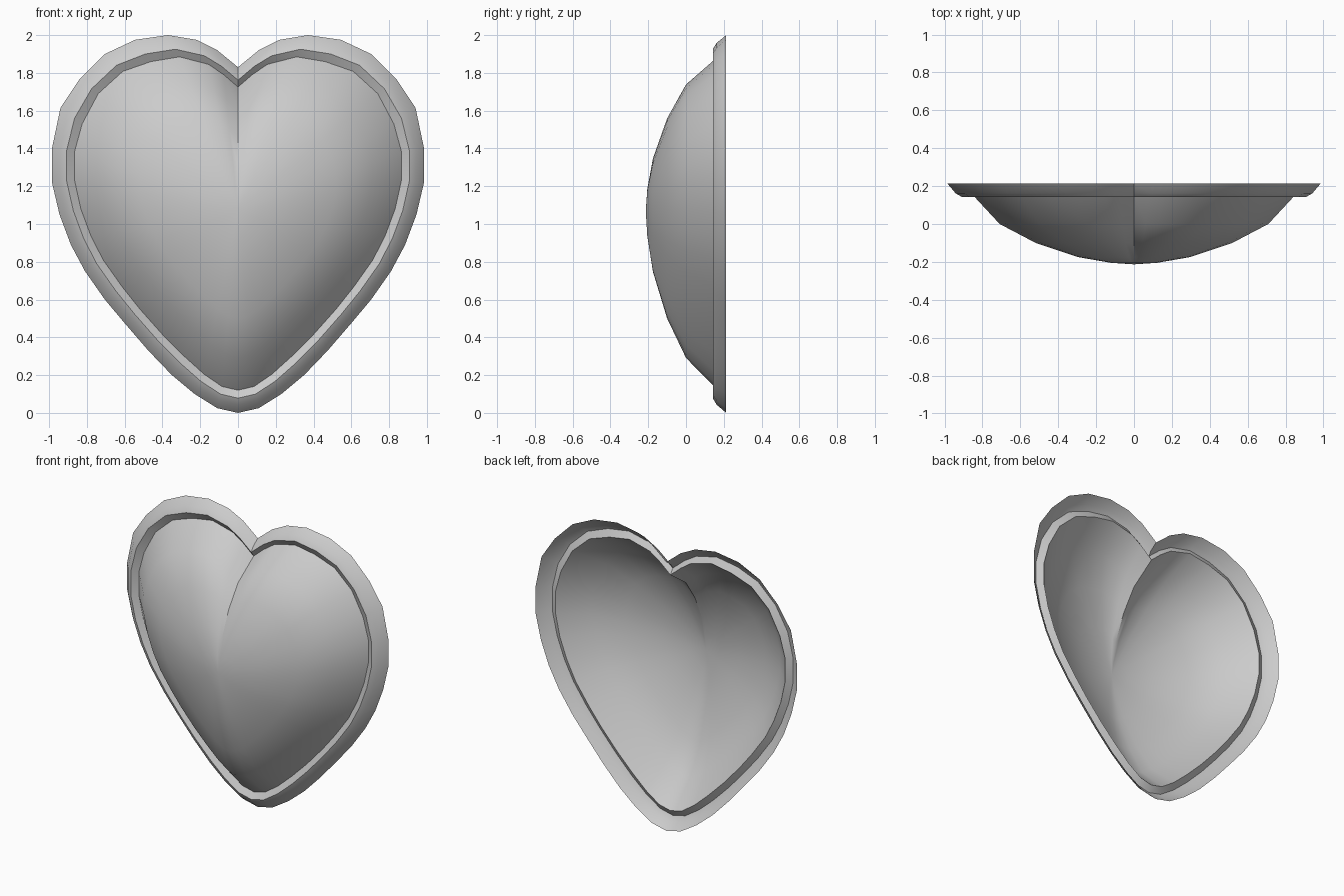
import bpy, bmesh, math

if "Cube" in bpy.data.objects:
    bpy.data.objects.remove(bpy.data.objects["Cube"])

# right half of the heart, notch to tip: outer rim edge and foot of the dome
OUTER = [(0, 1.83), (.11, 1.92), (.22, 1.975), (.37, 2), (.545, 1.975), (.705, 1.9),
         (.84, 1.765), (.94, 1.615), (.985, 1.4), (.985, 1.22), (.945, 1.05), (.885, .89),
         (.81, .75), (.705, .6), (.6, .475), (.475, .33), (.35, .2), (.23, .1), (.11, .025), (0, 0)]
INNER = [(0, 1.725), (.075, 1.79), (.155, 1.845), (.31, 1.885), (.46, 1.86), (.61, 1.808),
         (.74, 1.69), (.825, 1.53), (.865, 1.385), (.865, 1.23), (.832, 1.08), (.78, .94),
         (.714, .81), (.615, .67), (.52, .55), (.4, .415), (.285, .3), (.18, .205), (.085, .14), (0, .12)]
CENTRE_Z = 1.07
# rim profile: (blend from outer to inner outline, y); dome profile: (scale, y)
RIM = [(0, .213), (.36, .162), (.65, .142), (1, .168)]
DOME = [(.82, 0), (.6, -.1), (.34, -.175), (.14, -.205)]


def full(half):
    """Mirror a half outline into a closed loop."""
    return half + [(-x, z) for x, z in half[-2:0:-1]]


outer, inner = full(OUTER), full(INNER)
n = len(outer)
bm = bmesh.new()
rings = []
# rolled rim with groove
for t, y in RIM:
    rings.append([bm.verts.new((a[0] + (b[0] - a[0]) * t, y, a[1] + (b[1] - a[1]) * t))
                  for a, b in zip(outer, inner)])
# domed heart
for s, y in DOME:
    rings.append([bm.verts.new((x * s, y, CENTRE_Z + (z - CENTRE_Z) * s)) for x, z in inner])
for r0, r1 in zip(rings, rings[1:]):
    for i in range(n):
        j = (i + 1) % n
        bm.faces.new((r0[i], r1[i], r1[j], r0[j]))
tip = bm.verts.new((0, -.213, CENTRE_Z))
for i in range(n):
    bm.faces.new((rings[-1][i], tip, rings[-1][(i + 1) % n]))

# make the dome face the front
bm.normal_update()
if tip.normal.y > 0:
    bmesh.ops.reverse_faces(bm, faces=bm.faces[:])
mesh = bpy.data.meshes.new("heart_shell")
bm.to_mesh(mesh)
bm.free()
obj = bpy.data.objects.new("heart_shell", mesh)
bpy.context.collection.objects.link(obj)
bpy.context.view_layer.objects.active = obj
obj.select_set(True)
bpy.ops.object.shade_smooth_by_angle(angle=math.radians(32))
